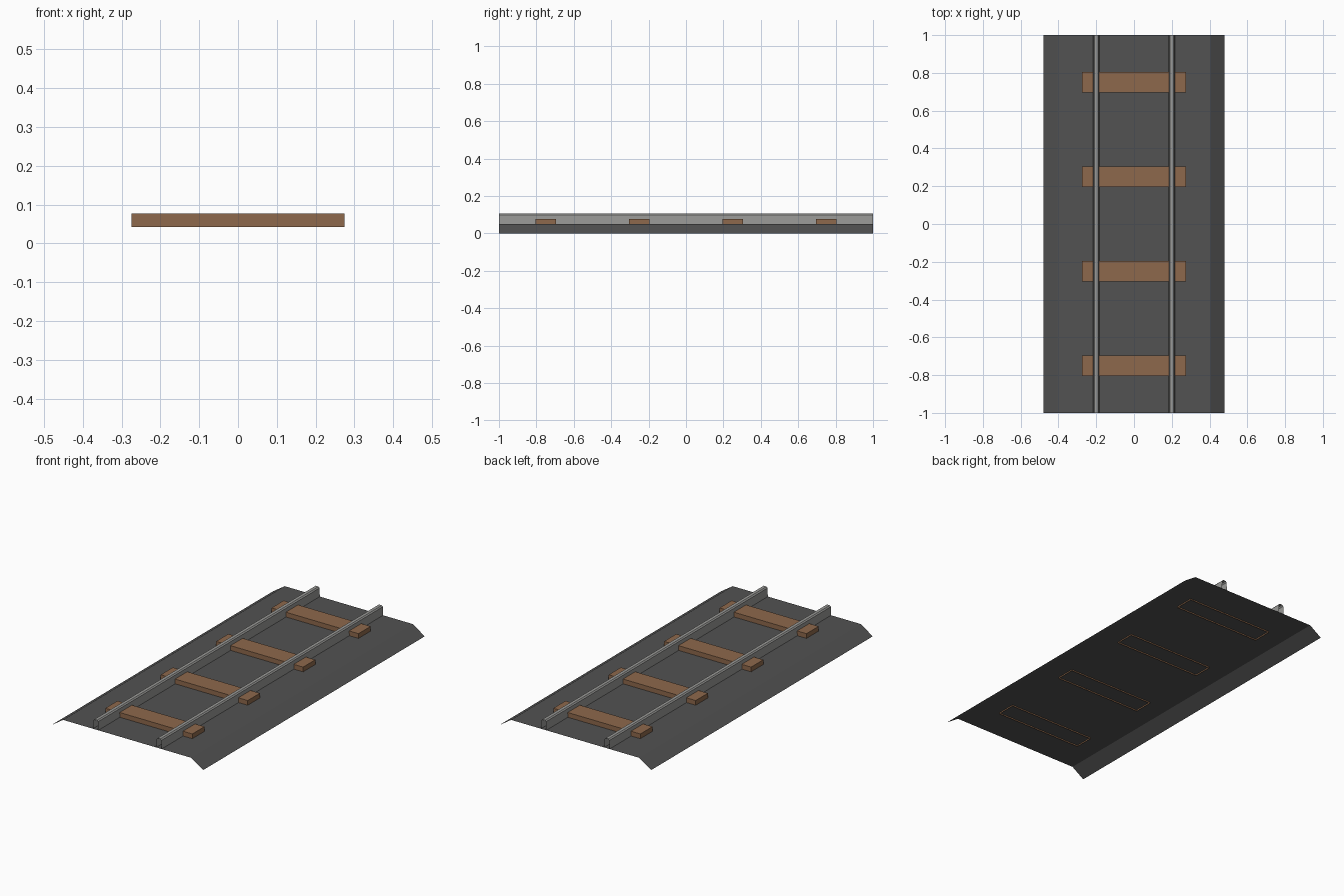
import bpy
import bmesh

cube = bpy.data.objects.get("Cube")
if cube:
    bpy.data.objects.remove(cube, do_unlink=True)


def material(name, color):
    mat = bpy.data.materials.new(name)
    mat.use_nodes = True
    mat.diffuse_color = (*color, 1)
    mat.node_tree.nodes["Principled BSDF"].inputs["Base Color"].default_value = (*color, 1)
    return mat


gravel = material("dark gravel grey", (0.085, 0.085, 0.085))
wood = material("brown wood", (0.27, 0.14, 0.072))
steel = material("rail steel grey", (0.32, 0.32, 0.31))


def extrude_strip(name, profile, x, y0, y1, mat):
    """Sweep an open x-z profile along y, leaving the ends open."""
    bm = bmesh.new()
    rows = [[bm.verts.new((x + px, y, pz)) for px, pz in profile] for y in (y0, y1)]
    for i in range(len(profile) - 1):
        bm.faces.new((rows[0][i], rows[0][i + 1], rows[1][i + 1], rows[1][i]))
    return finish(name, bm, mat)


def finish(name, bm, mat):
    mesh = bpy.data.meshes.new(name)
    bm.to_mesh(mesh)
    bm.free()
    mesh.materials.append(mat)
    obj = bpy.data.objects.new(name, mesh)
    bpy.context.collection.objects.link(obj)
    return obj


# Gravel bed: flat top with sloping shoulders, open underneath
extrude_strip("gravel_bed", [(-0.48, 0), (-0.405, 0.05), (0.405, 0.05), (0.48, 0)],
              0, -1, 1, gravel)

# Rails: upright sides with a bevelled head
rail_profile = [(-0.017, 0.05), (-0.015, 0.098), (-0.009, 0.105),
                (0.009, 0.105), (0.015, 0.098), (0.017, 0.05)]
for side, x in (("left", 0.2), ("right", -0.2)):
    extrude_strip(side + "_rail", rail_profile, x, -1, 1, steel)

# Sleepers: bottomless boards sunk slightly through the bed
for n, y in enumerate((-0.75, -0.25, 0.25, 0.75), 1):
    bm = bmesh.new()
    bmesh.ops.create_cube(bm, size=1)
    bmesh.ops.scale(bm, vec=(0.55, 0.11, 0.035), verts=bm.verts)
    bmesh.ops.translate(bm, vec=(0, y, 0.0595), verts=bm.verts)
    bm.normal_update()
    bottom = [f for f in bm.faces if f.normal.z < -0.5]
    bmesh.ops.delete(bm, geom=bottom, context="FACES")
    finish(f"sleeper_{n}", bm, wood)
